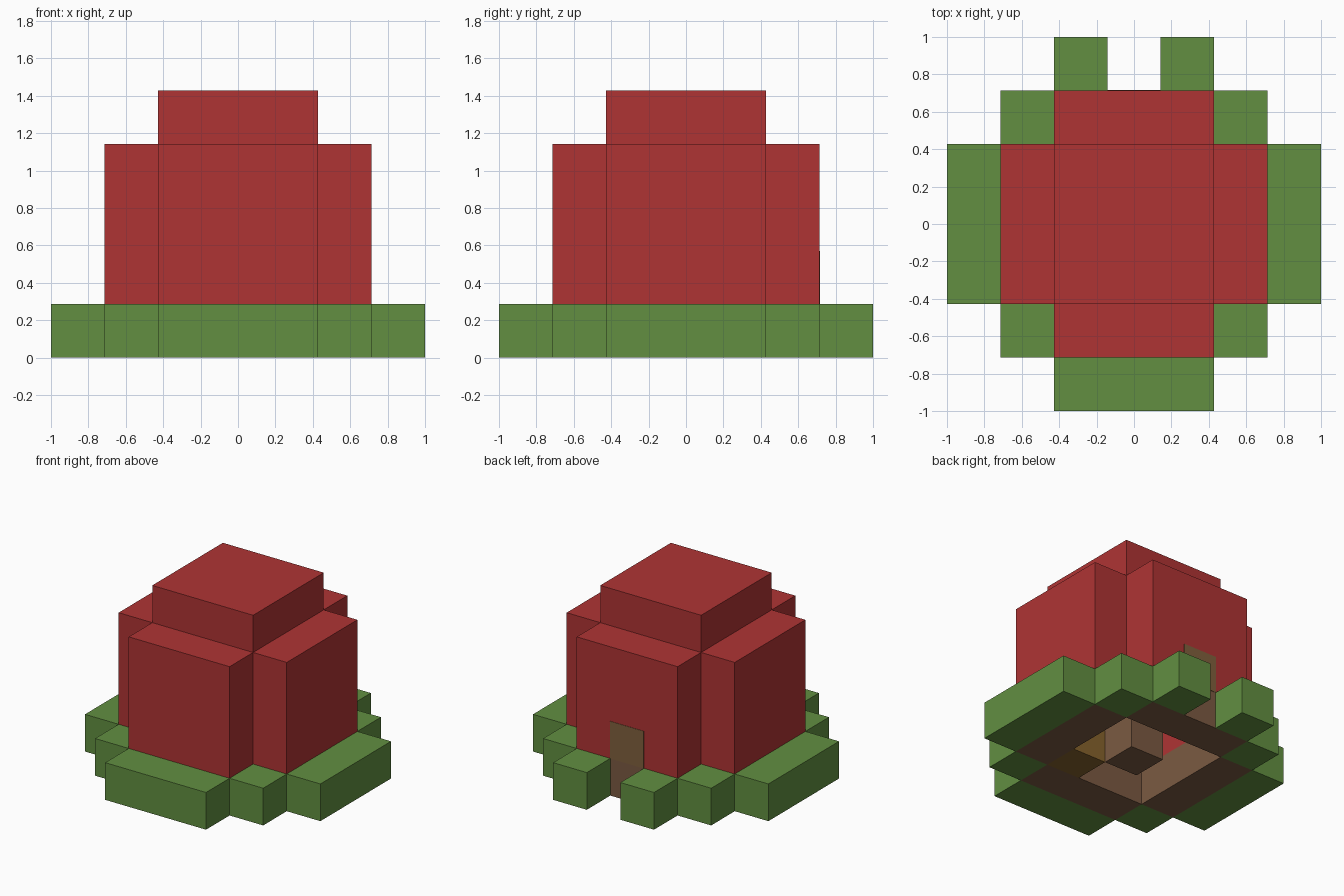
import bpy
import bmesh
from mathutils import Vector

if "Cube" in bpy.data.objects:
    bpy.data.objects.remove(bpy.data.objects["Cube"], do_unlink=True)

CELL = 2 / 7  # every part sits on a seven-cell grid


def make_material(name, rgb):
    mat = bpy.data.materials.new(name)
    mat.use_nodes = True
    mat.diffuse_color = (*rgb, 1)
    bsdf = mat.node_tree.nodes["Principled BSDF"]
    bsdf.inputs["Base Color"].default_value = (*rgb, 1)
    bsdf.inputs["Roughness"].default_value = 0.9
    return mat


red = make_material("brick red", (0.43, 0.034, 0.034))
green = make_material("leaf green", (0.122, 0.275, 0.053))
brown = make_material("earth brown", (0.198, 0.102, 0.054))
gold = make_material("golden wood", (0.24, 0.125, 0.026))
door_brown = make_material("door brown", (0.215, 0.115, 0.046))


def box(name, low, high, mat):
    """Box between two corners given in grid cells."""
    low, high = Vector(low), Vector(high)
    mesh = bpy.data.meshes.new(name)
    bm = bmesh.new()
    bmesh.ops.create_cube(bm, size=1)
    for v in bm.verts:
        v.co = ((low + high) / 2 + v.co * (high - low)) * CELL
    bm.to_mesh(mesh)
    bm.free()
    mesh.materials.append(mat)
    obj = bpy.data.objects.new(name, mesh)
    bpy.context.collection.objects.link(obj)
    return obj


def side_box(name, side, inner, outer, bottom, top, mat, start=-1.5, end=1.5):
    """Box along one side, between two distances from the centre."""
    near, far = sorted((inner * side[1], outer * side[1]))
    if side[0] == "x":
        return box(name, (near, start, bottom), (far, end, top), mat)
    return box(name, (start, near, bottom), (end, far, top), mat)


sides = {"front": ("y", -1), "back": ("y", 1), "left": ("x", 1), "right": ("x", -1)}

# Brown footing ring, with the red walls standing on it
for label, side in sides.items():
    side_box(label + "_footing", side, 1.5, 2.5, 0, 1, brown)
    side_box(label + "_wall", side, 1.5, 2.5, 1, 4, red)

# Raised roof over the hollow room
box("roof", (-1.5, -1.5, 4), (1.5, 1.5, 5), red)

# Hedges, split at the back for the entrance
for label in ("front", "left", "right"):
    side_box(label + "_hedge", sides[label], 2.5, 3.5, 0, 1, green)
for label, sign in (("left", 1), ("right", -1)):
    start, end = sorted((0.5 * sign, 1.5 * sign))
    side_box("back_hedge_" + label, sides["back"], 2.5, 3.5, 0, 1, green, start, end)

# Corner bushes
for x_label, x in (("left", 2), ("right", -2)):
    for y_label, y in (("front", -2), ("back", 2)):
        box(f"{y_label}_{x_label}_bush", (x - 0.5, y - 0.5, 0), (x + 0.5, y + 0.5, 1), green)

# Door panel above the exposed footing
box("door_panel", (-0.5, 2.49, 1), (0.5, 2.51, 2), door_brown)

# Blocks inside the room
box("centre_block", (-0.5, -0.5, 0), (0.5, 0.5, 1), brown)
box("corner_chest", (0.5, -1.5, 0), (1.5, -0.5, 1), gold)
